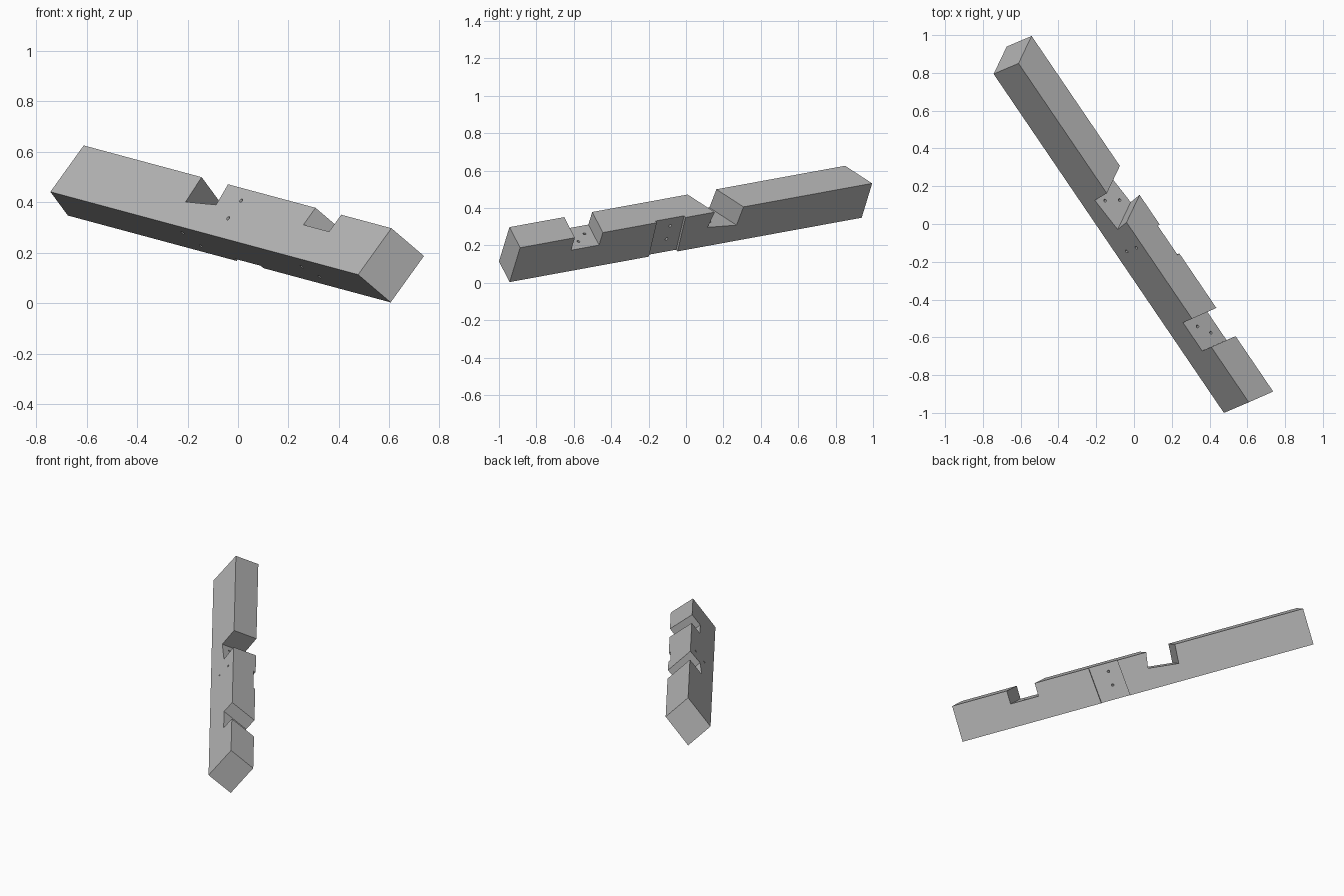
import bpy
import bmesh
from mathutils import Matrix, Vector

cube = bpy.data.objects.get("Cube")
if cube:
    bpy.data.objects.remove(cube, do_unlink=True)

# Beam size and its tilted frame: local x along, y up the side, z across
HEIGHT, WIDTH = 0.233, 0.174
along = Vector((-0.5557, 0.8178, 0.1495)).normalized()
up = Vector((0.566, 0.24, 0.788))
up = (up - along * up.dot(along)).normalized()
across = along.cross(up)
frame = Matrix((along, up, across)).transposed().to_4x4()
frame.translation = (0.476, -1.0, 0.114)

# Grey timber colour
grey = bpy.data.materials.new("timber_grey")
grey.use_nodes = True
grey.diffuse_color = (0.48, 0.48, 0.48, 1)
grey.node_tree.nodes["Principled BSDF"].inputs["Base Color"].default_value = grey.diffuse_color


def finish(name, bm):
    bmesh.ops.recalc_face_normals(bm, faces=bm.faces)
    mesh = bpy.data.meshes.new(name)
    bm.to_mesh(mesh)
    bm.free()
    mesh.materials.append(grey)
    obj = bpy.data.objects.new(name, mesh)
    obj.matrix_world = frame
    bpy.context.collection.objects.link(obj)
    return obj


def prism(name, profile, low, high):
    """Extrude (x, y, skew) points across the beam; skew shifts x with z."""
    bm = bmesh.new()
    rings = [[bm.verts.new((x + k * z, y, z)) for x, y, k in profile]
             for z in (low, high)]
    bm.faces.new(rings[0])
    bm.faces.new(rings[1])
    n = len(profile)
    for i in range(n):
        j = (i + 1) % n
        bm.faces.new((rings[0][i], rings[0][j], rings[1][j], rings[1][i]))
    return finish(name, bm)


def drill(name, start, end, radius=0.008):
    """Round cutter whose axis passes through two local points."""
    start, end = Vector(start), Vector(end)
    axis = end - start
    turn = axis.to_track_quat('Z', 'Y').to_matrix().to_4x4()
    bm = bmesh.new()
    bmesh.ops.create_cone(bm, cap_ends=True, segments=16, radius1=radius,
                          radius2=radius, depth=axis.length,
                          matrix=Matrix.Translation((start + end) / 2) @ turn)
    return finish(name, bm)


# Beam with both ends cut at an angle
NEAR, FAR = -0.238, 0.38
beam = prism("notched_beam", [(0, 0, NEAR), (2.194, 0, FAR),
                              (2.194, HEIGHT, FAR), (0, HEIGHT, NEAR)], 0, WIDTH)

# Two skewed notches in the top and a shallow recess on the back side
cutters = [
    prism("large_notch", [(1.343, 0.111, FAR), (1.148, 0.133, FAR),
                          (1.182, 0.333, FAR), (1.361, 0.333, FAR)], -0.1, 0.3),
    prism("small_notch", [(0.541, 0.148, NEAR), (0.358, 0.148, NEAR),
                          (0.358, 0.3, NEAR), (0.541, 0.3, NEAR)], -0.1, 0.3),
    prism("side_recess", [(0.872, -0.05, 0), (1.06, -0.05, 0),
                          (1.037, 0.28, 0), (0.849, 0.28, 0)], WIDTH - 0.015, 0.3),
]
# Peg holes through the notch floors
for x, z in ((1.307, 0.051), (1.26, 0.127), (0.474, 0.066), (0.402, 0.116)):
    cutters.append(drill("floor_hole", (x, -0.05, z), (x, 0.2, z)))
# Slanted peg holes through the recess
for x, y in ((1.017, 0.179), (1.019, 0.09)):
    cutters.append(drill("side_hole", (x + 0.016, y, -0.05), (x - 0.075, y, 0.23)))

bpy.context.view_layer.objects.active = beam
for cutter in cutters:
    cutter.hide_render = True
    cut = beam.modifiers.new(cutter.name, 'BOOLEAN')
    cut.operation = 'DIFFERENCE'
    cut.solver = 'EXACT'
    cut.object = cutter
    bpy.context.view_layer.update()
    bpy.ops.object.modifier_apply(modifier=cut.name)
    bpy.data.objects.remove(cutter, do_unlink=True)
